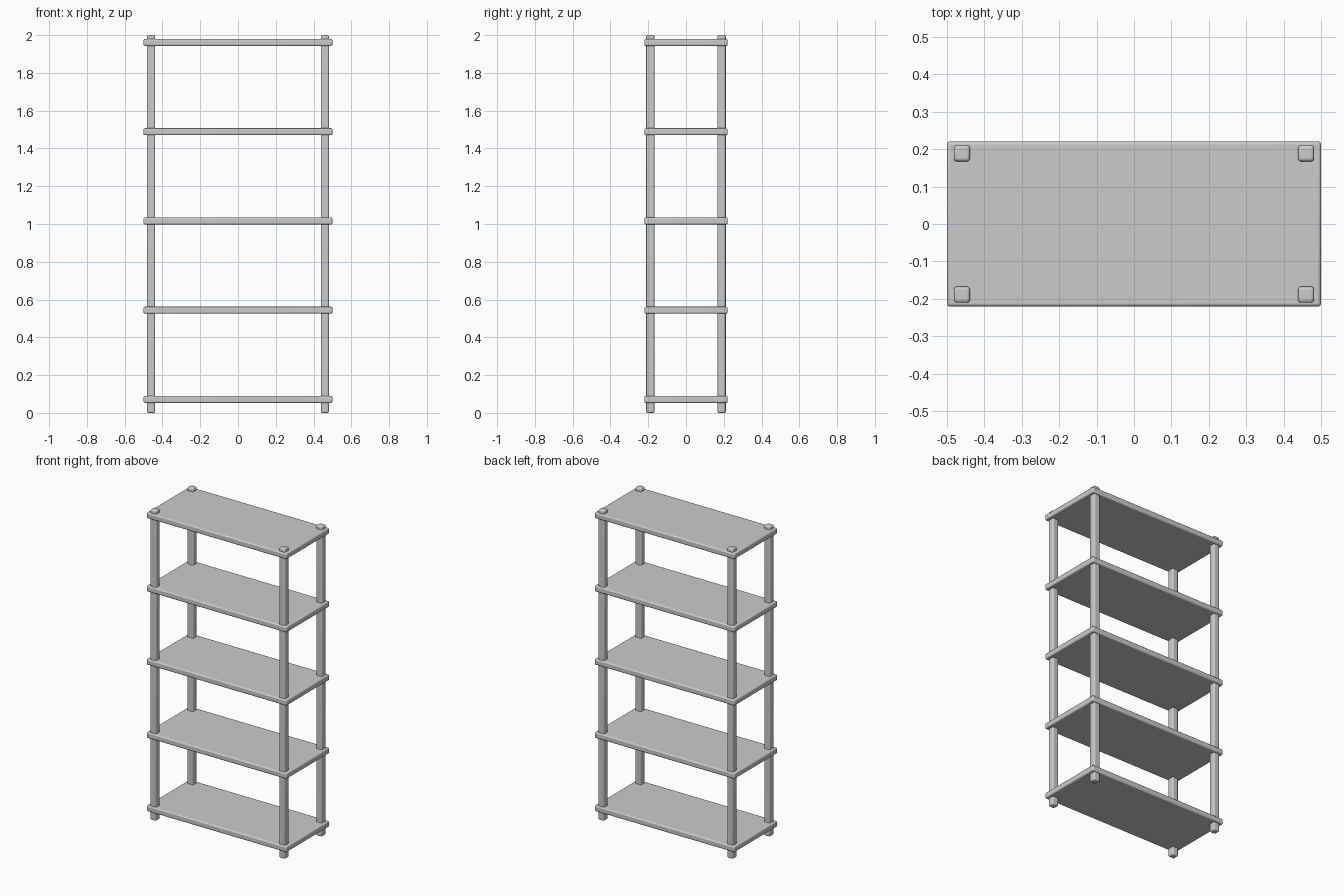
import bpy

if "Cube" in bpy.data.objects:
    bpy.data.objects.remove(bpy.data.objects["Cube"])


def rounded_box(name, centre, size, radius):
    bpy.ops.mesh.primitive_cube_add(size=1, location=centre)
    ob = bpy.context.object
    ob.name = name
    ob.scale = size
    bpy.ops.object.transform_apply(location=False, rotation=False, scale=True)
    bevel = ob.modifiers.new("rounded_edges", 'BEVEL')
    bevel.width = radius
    bevel.segments = 3
    bpy.ops.object.shade_smooth_by_angle()
    return ob


# Four square corner posts
for side, sx in (("left", -1), ("right", 1)):
    for end, sy in (("front", -1), ("back", 1)):
        rounded_box(f"{end}_{side}_post", (sx * 0.46, sy * 0.189, 1.0),
                    (0.043, 0.043, 2.0), 0.008)

# Five evenly spaced shelf boards
for i in range(5):
    rounded_box(f"shelf_{i + 1}", (0, 0, 0.071 + i * 0.4725),
                (1.0, 0.441, 0.037), 0.008)
